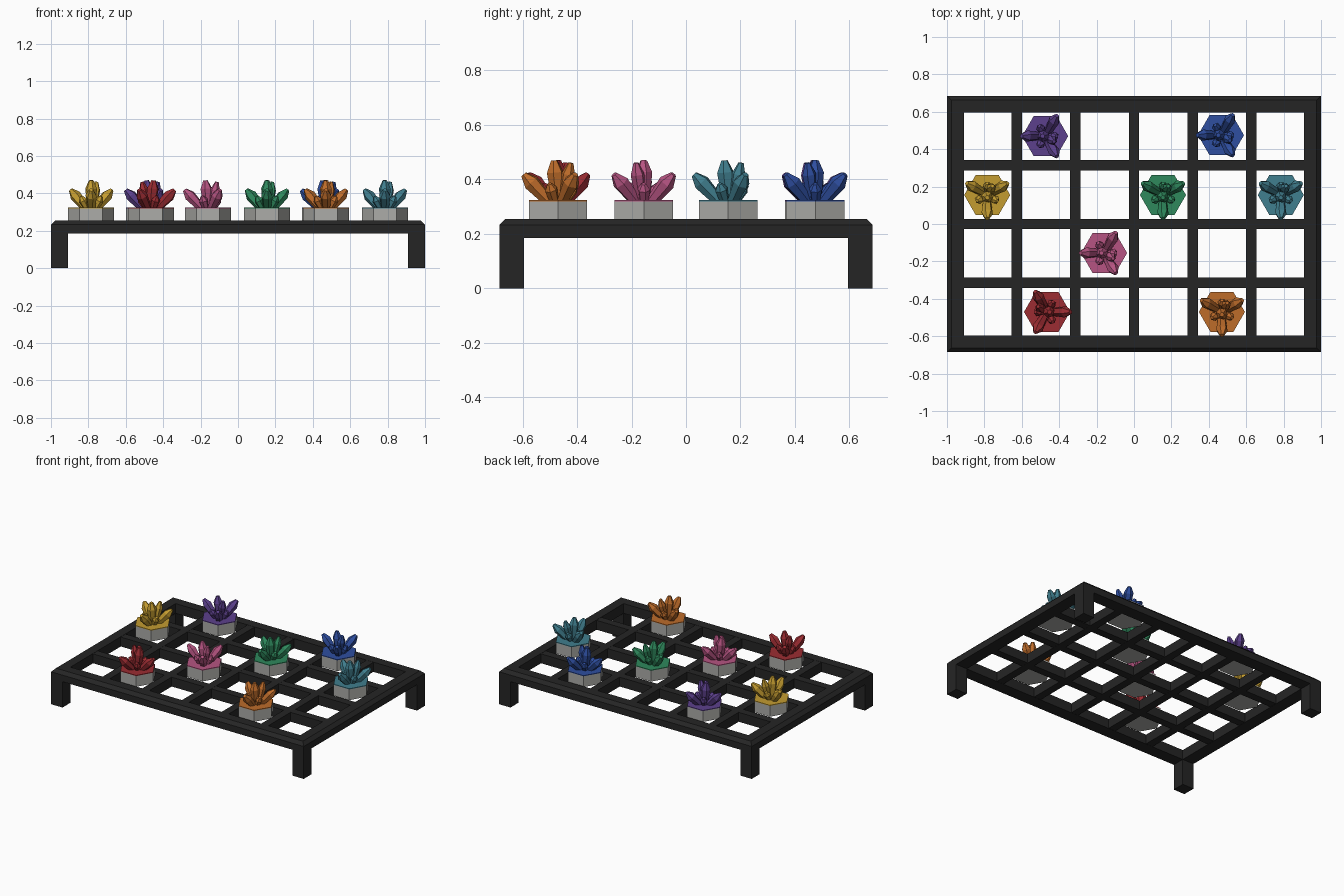
import bpy, bmesh, math
from mathutils import Matrix, Vector

old = bpy.data.objects.get("Cube")
if old:
    bpy.data.objects.remove(old, do_unlink=True)


def material(name, rgb):
    """Flat material from 0-255 display values."""
    lin = [((c / 255 + 0.055) / 1.055) ** 2.4 for c in rgb] + [1]
    m = bpy.data.materials.new(name)
    m.use_nodes = True
    m.diffuse_color = lin
    m.node_tree.nodes["Principled BSDF"].inputs["Base Color"].default_value = lin
    return m


def finish(bm, name, mat):
    bmesh.ops.recalc_face_normals(bm, faces=bm.faces)
    me = bpy.data.meshes.new(name)
    bm.to_mesh(me)
    bm.free()
    me.materials.append(mat)
    ob = bpy.data.objects.new(name, me)
    bpy.context.collection.objects.link(ob)
    return ob


def loft(bm, rings, closed=False):
    """Skin rings of points; cap the ends, or join last to first."""
    loops = [[bm.verts.new(p) for p in ring] for ring in rings]
    n = len(loops[0])
    pairs = list(zip(loops, loops[1:])) + ([(loops[-1], loops[0])] if closed else [])
    for a, b in pairs:
        for i in range(n):
            j = (i + 1) % n
            bm.faces.new((a[i], a[j], b[j], b[i]))
    if not closed:
        bm.faces.new(loops[0])
        bm.faces.new(loops[-1])


def hexagon(r, z, turn=0.0):
    return [Vector((r * math.cos(turn + k * math.pi / 3),
                    r * math.sin(turn + k * math.pi / 3), z)) for k in range(6)]


def rect(hx, hy, z):
    return [Vector((sx * hx, sy * hy, z)) for sx, sy in ((-1, -1), (1, -1), (1, 1), (-1, 1))]


def box(name, center, size, mat):
    bm = bmesh.new()
    bmesh.ops.create_cube(bm, size=1, matrix=Matrix.Translation(center) @ Matrix.Diagonal((*size, 1)))
    return finish(bm, name, mat)


black = material("frame_black", (37, 37, 37))
stone = material("stone_grey", (172, 172, 168))

# Table frame: border with a chamfered outer top edge
HX, HY, LOW, TOP, RIM, CH = 1.0, 0.685, 0.185, 0.255, 0.09, 0.023
bm = bmesh.new()
loft(bm, [rect(HX, HY, LOW), rect(HX, HY, TOP - CH), rect(HX - CH, HY - CH, TOP),
          rect(HX - RIM, HY - RIM, TOP), rect(HX - RIM, HY - RIM, LOW)], closed=True)
finish(bm, "frame_border", black)

# Lattice bars
STEP, BAR = 0.314, 0.056
mid, thick = (LOW + TOP) / 2, TOP - LOW - 0.002
for i in range(-2, 3):
    box("cross_bar", (i * STEP, 0, mid), (BAR, 2 * (HY - RIM) + 0.02, thick), black)
for j in range(-1, 2):
    box("long_bar", (0, j * STEP, mid), (2 * (HX - RIM) + 0.02, BAR, thick - 0.001), black)

# Legs
for sx in (-1, 1):
    for sy in (-1, 1):
        box("leg", (sx * (HX - RIM / 2), sy * (HY - RIM / 2), 0.1), (RIM, RIM, 0.2), black)


def crystal(bm, origin, angle, offset, tilt, length, radius):
    """Six-sided crystal, widening upward to a blunt point."""
    m = (Matrix.Translation(origin) @ Matrix.Rotation(angle, 4, 'Z')
         @ Matrix.Translation((offset, 0, 0)) @ Matrix.Rotation(tilt, 4, 'Y'))
    shape = ((0.65, 0), (1, 0.72), (0.38, 1))
    loft(bm, [[m @ p for p in hexagon(radius * r, length * h, 0.3)] for r, h in shape])


def cluster(color, rgb, x, y, turn):
    # Stone base
    bm = bmesh.new()
    loft(bm, [hexagon(0.123, 0.242), hexagon(0.123, 0.319)])
    finish(bm, color + "_base", stone).location = (x, y, 0)
    # Coloured top plate and crystals
    bm = bmesh.new()
    loft(bm, [hexagon(0.123, 0.319), hexagon(0.123, 0.324)])
    root = Vector((0, 0, 0.31))
    t = math.radians(turn)
    crystal(bm, root, t, 0, math.radians(5), 0.16, 0.032)
    crystal(bm, root, t + 2.6, 0.018, math.radians(14), 0.155, 0.026)
    for k in range(3):
        a = t + k * math.tau / 3
        crystal(bm, root, a, 0.025, math.radians(43), 0.148, 0.031)
        crystal(bm, root, a + math.pi / 3, 0.02, math.radians(30), 0.085, 0.024)
    finish(bm, color + "_crystals", material(color + "_crystal", rgb)).location = (x, y, 0)


# Crystal clusters: colour, position, heading of the first arm
for spec in (
    ("yellow", (196, 156, 48), -0.785, 0.155, -90),
    ("purple", (92, 64, 140), -0.475, 0.47, 180),
    ("blue", (46, 78, 160), 0.465, 0.475, 180),
    ("green", (46, 136, 92), 0.155, 0.155, -90),
    ("teal", (64, 126, 142), 0.785, 0.155, -90),
    ("pink", (182, 84, 130), -0.16, -0.155, 180),
    ("red", (156, 44, 50), -0.465, -0.47, 0),
    ("orange", (190, 108, 42), 0.47, -0.47, -90),
):
    cluster(*spec)
